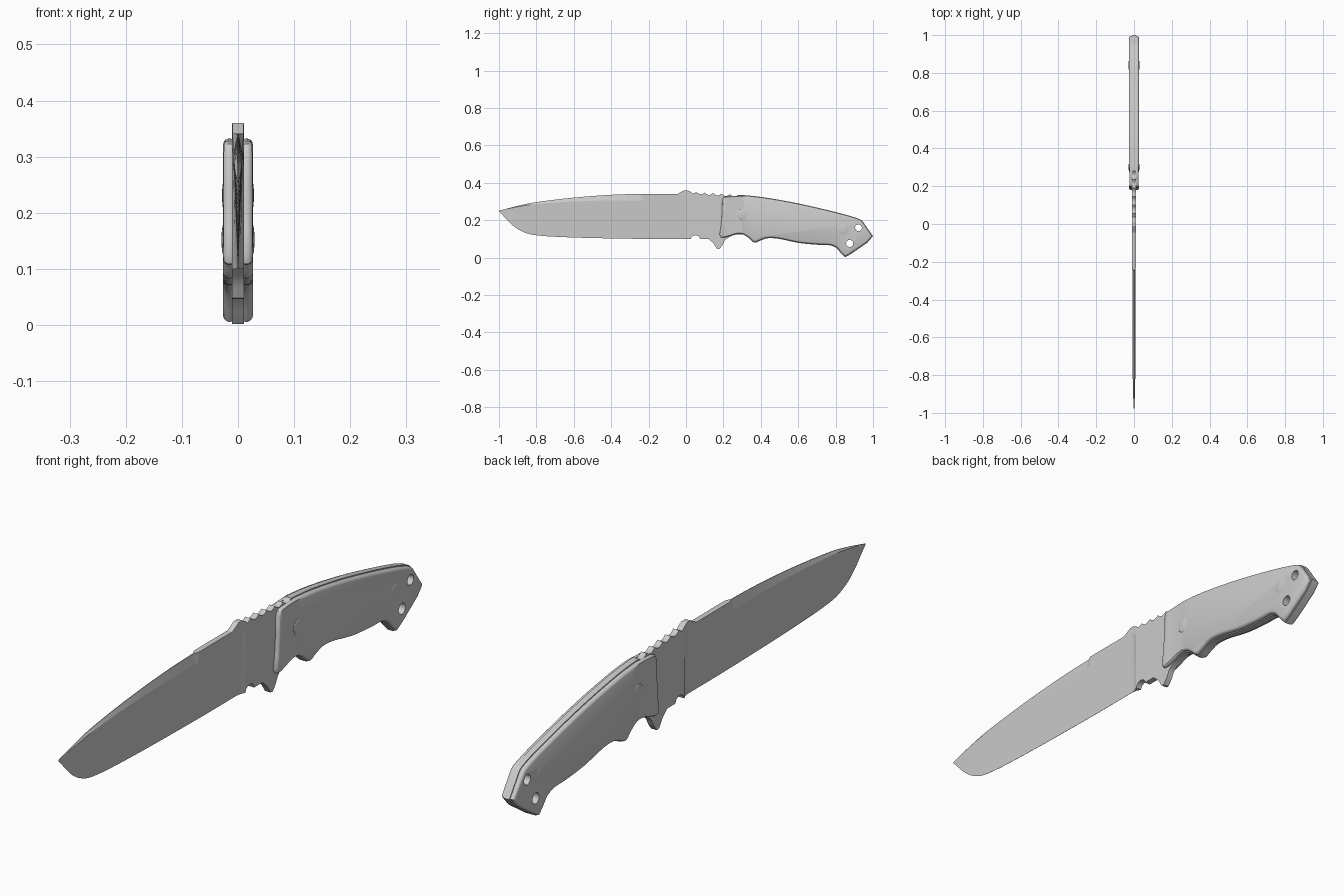
import bpy, bmesh, math
from mathutils import Vector

if "Cube" in bpy.data.objects:
    bpy.data.objects.remove(bpy.data.objects["Cube"])


def spline(pts, n=5):
    """Catmull-Rom samples through 2D points."""
    p = [Vector(q) for q in pts]
    p = [2 * p[0] - p[1]] + p + [2 * p[-1] - p[-2]]
    out = []
    for i in range(1, len(p) - 2):
        a, b, c, d = p[i - 1:i + 3]
        for k in range(n):
            t = k / n
            out.append(0.5 * (2 * b + (c - a) * t + (2 * a - 5 * b + 4 * c - d) * t * t
                              + (3 * b - a - 3 * c + d) * t ** 3))
    return out + [p[-2]]


def line(*pts):
    return [Vector(p) for p in pts]


def at(pts, y):
    """Linear lookup of z on a profile ordered by y."""
    for a, b in zip(pts, pts[1:]):
        if y <= b[0]:
            t = max(0, (y - a[0]) / (b[0] - a[0]))
            return a[1] + (b[1] - a[1]) * t
    return pts[-1][1]


def inset(poly, d):
    """Move a counter-clockwise outline inwards by d."""
    out = []
    for i, p in enumerate(poly):
        u = (p - poly[i - 1]).normalized()
        v = (poly[(i + 1) % len(poly)] - p).normalized()
        n1, n2 = Vector((-u.y, u.x)), Vector((-v.y, v.x))
        m = (n1 + n2).normalized()
        out.append(p + m * d / max(0.5, m.dot(n1)))
    return out


def loft(name, rings):
    """Skin a list of equal 3D rings and cap both ends."""
    bm = bmesh.new()
    vs = [[bm.verts.new(c) for c in r] for r in rings]
    n = len(vs[0])
    for a, b in zip(vs, vs[1:]):
        for i in range(n):
            j = (i + 1) % n
            bm.faces.new((a[i], a[j], b[j], b[i]))
    bm.faces.new(vs[0][::-1])
    bm.faces.new(vs[-1])
    me = bpy.data.meshes.new(name)
    bm.to_mesh(me)
    bm.free()
    ob = bpy.data.objects.new(name, me)
    bpy.context.collection.objects.link(ob)
    return ob


def activate(ob):
    bpy.ops.object.select_all(action='DESELECT')
    ob.select_set(True)
    bpy.context.view_layer.objects.active = ob


def modify(ob, kind, **props):
    activate(ob)
    m = ob.modifiers.new(kind.lower(), kind)
    for k, v in props.items():
        setattr(m, k, v)
    bpy.ops.object.modifier_apply(modifier=m.name)


def cut(ob, r, loc, rot=(0, 0, 0), segs=32, depth=1):
    bpy.ops.mesh.primitive_cylinder_add(vertices=segs, radius=r, depth=depth,
                                        location=loc, rotation=rot)
    cutter = bpy.context.object
    cutter.hide_render = True
    before = ob.data.copy()
    modify(ob, 'BOOLEAN', object=cutter, operation='DIFFERENCE', solver='EXACT')
    if not ob.data.polygons:        # keep the solid if the cut fails
        ob.data = before
    bpy.data.objects.remove(cutter)


def smooth(ob, angle=30):
    activate(ob)
    bpy.ops.object.shade_smooth_by_angle(angle=math.radians(angle))


T = 0.011          # half thickness of the steel
Y0 = 0.025         # where the ground blade meets the ricasso

# Blade: flat grind, false edge along the front of the spine, plunge at the rear
edge = spline([(-1, .249), (-.975, .222), (-.94, .185), (-.9, .153), (-.85, .13),
               (-.8, .12), (-.7, .112), (-.5, .105), (-.2, .1), (Y0, .1)])
spine = spline([(-1, .251), (-.9, .277), (-.8, .297), (-.6, .321), (-.4, .336),
                (-.23, .341), (-.045, .341)]) + line((-.01, .36), (.01, .36), (Y0, .352))
stations = sorted({round(p[0], 4) for p in edge + spine} | {-.25, -.232, -.005, .01})
rings = []
for y in stations:
    zb, zt = at(edge, y), at(spine, y)
    plunge = min(1, max(0, (y + .01) / (Y0 + .01))) ** 2

    def half(z):
        ground = max(.0004, .0098 * min(1, (z - zb) / .24))
        return ground + (T - ground) * plunge

    zs = max(zb + (zt - zb) * .5, zt - .036 * min(1, (y + 1) / .7))
    top = half(zt) if y > -.24 else min(.001, half(zt))
    prof = [(half(zb), zb), (half(zs), zs), (top, zt)]
    ring = [(x, y, z) for x, z in prof] + [(-x, y, z) for x, z in prof[::-1]]
    rings.append(ring[::-1])
smooth(loft("blade", rings), 8)

# Handle outline shared by the tang and the grip scales
bottom = (spline([(.235, .113), (.27, .124), (.305, .123), (.335, .105), (.366, .08),
                  (.4, .092), (.44, .104), (.5, .1), (.6, .079), (.7, .069), (.77, .066),
                  (.805, .052)], 3)
          + line((.828, .024), (.85, .002), (.88, .018), (.97, .08), (1, .115)))
top = spline([(.945, .194), (.925, .207), (.85, .231), (.7, .268), (.55, .3),
              (.4, .325), (.3, .335)], 3)

# Tang: finger notch, guard spur and thumb scallops
notch = [Vector((.05 - .024 * math.cos(a), .1 + .02 * math.sin(a)))
         for a in [math.pi * i / 8 for i in range(9)]]
spur = spline([(.12, .1), (.145, .078), (.165, .048)], 4) + \
    spline([(.178, .046), (.195, .068), (.21, .095), (.235, .113)], 4)[:-1]
jimping = []
for i in range(6):
    y, z = .28 - .045 * i, .336 + .003 * i
    jimping += [Vector((y - .045 * t, z + .003 * t - .011 * math.sin(math.pi * t)))
                for t in (0, .2, .4, .6, .8)]
jimping = [p for p in jimping if p.x > Y0 + .005]
outline = line((Y0, .1)) + notch + spur + bottom + top + jimping + line((Y0, .352))
tang = loft("tang", [[(x, p.x, p.y) for p in outline] for x in (-T, T)])

# Grip scales: rounded slabs with a shallow waist, mirrored to the other side
front = line((.215, .331), (.198, .325), (.191, .308), (.189, .24), (.184, .17),
             (.176, .125), (.184, .106), (.205, .104))
grip = bottom + top + front
rings = [[(x, p.x, p.y) for p in inset(grip, d)]
         for d, x in ((.004, T - .001), (.003, .013), (.003, .018), (.005, .0222),
                      (.008, .0252), (.012, .027))]
scales = loft("grip_scales", rings)
cut(scales, .8, (.8 + .0235, .255, .2), segs=256)

# Lanyard holes through everything
for y, z, r in ((.922, .16, .018), (.875, .076, .019)):
    for ob in (tang, scales):
        cut(ob, r, (0, y, z), (0, math.pi / 2, 0))
modify(scales, 'MIRROR', use_axis=(True, False, False), use_mirror_merge=False)
smooth(tang)
smooth(scales, 35)

# Domed screws on both sides
for name, y, z, x in (("front_screw", .302, .231, .0245), ("rear_screw", .84, .152, .0255)):
    for side, s in (("right", 1), ("left", -1)):
        bpy.ops.mesh.primitive_uv_sphere_add(segments=32, ring_count=12, radius=1,
                                             location=(s * x, y, z),
                                             rotation=(0, math.pi / 2, 0))
        screw = bpy.context.object
        screw.name = name + "_" + side
        screw.scale = (.028, .028, .004)
        smooth(screw)
